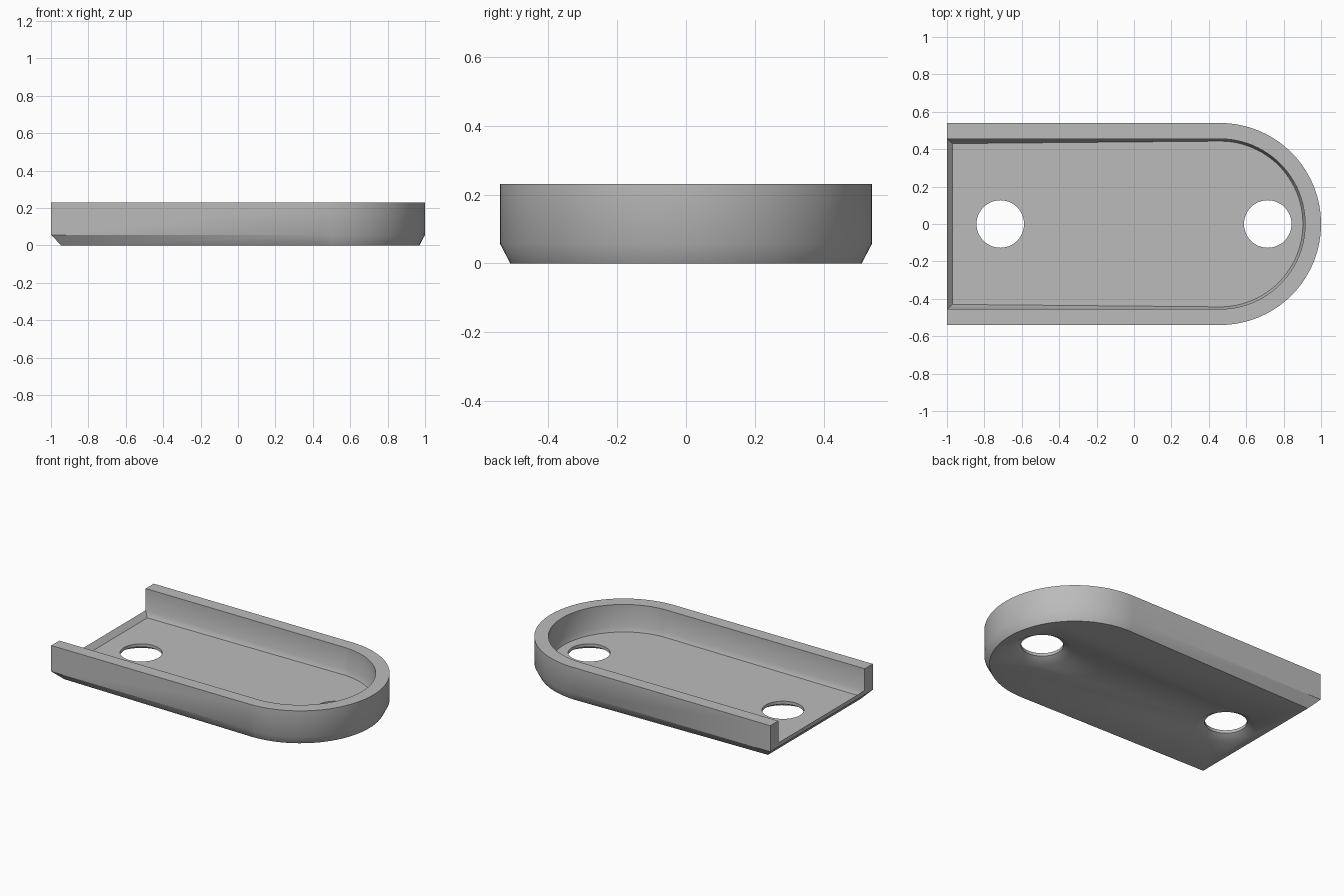
import bpy, bmesh
from math import sin, cos, pi

old = bpy.data.objects.get("Cube")
if old:
    bpy.data.objects.remove(old, do_unlink=True)

grey = bpy.data.materials.new("plain grey")
grey.use_nodes = True
colour = (0.5, 0.5, 0.5, 1)
grey.diffuse_color = colour
grey.node_tree.nodes["Principled BSDF"].inputs["Base Color"].default_value = colour

ARC_X = 0.46      # centre of the rounded end
SEGMENTS = 48


def outline(bm, radius, left_x, left_y, z):
    """Open U-shaped row of vertices: straight sides joined by a half circle."""
    pts = [(left_x, -left_y)]
    for i in range(SEGMENTS + 1):
        a = pi * i / SEGMENTS - pi / 2
        pts.append((ARC_X + radius * cos(a), radius * sin(a)))
    pts.append((left_x, left_y))
    return [bm.verts.new((x, y, z)) for x, y in pts]


def finish(name, bm):
    bmesh.ops.recalc_face_normals(bm, faces=bm.faces)
    mesh = bpy.data.meshes.new(name)
    bm.to_mesh(mesh)
    bm.free()
    mesh.materials.append(grey)
    obj = bpy.data.objects.new(name, mesh)
    bpy.context.collection.objects.link(obj)
    return obj


# Tray shell: rows from the underside, up the outside, down the inside
bm = bmesh.new()
rows = [outline(bm, *r) for r in (
    (0.51, -0.945, 0.485, 0),
    (0.54, -1, 0.54, 0.057),
    (0.54, -1, 0.54, 0.23),
    (0.455, -1, 0.455, 0.23),
    (0.455, -1, 0.455, 0.085),
    (0.443, -0.97, 0.43, 0.052),
)]
for low, high in zip(rows, rows[1:]):
    for i in range(len(low) - 1):
        bm.faces.new((low[i], low[i + 1], high[i + 1], high[i]))
bm.faces.new(rows[0])
bm.faces.new(rows[5])

# Open end: sloped underside, wall ends with the lip, inner slope
for a, b in ((0, 1), (4, 5)):
    bm.faces.new((rows[a][0], rows[b][0], rows[b][-1], rows[a][-1]))
bm.faces.new((rows[1][0], rows[4][0], rows[4][-1], rows[1][-1]))
for end in (0, -1):
    bm.faces.new([rows[k][end] for k in (1, 2, 3, 4)])
tray = finish("tray", bm)


# Countersunk screw holes
def countersink(x):
    bm = bmesh.new()
    rings = []
    for radius, z in ((0.197, -0.01), (0.127, 0.032), (0.127, 0.15)):
        rings.append([bm.verts.new((x + radius * cos(2 * pi * i / SEGMENTS),
                                    radius * sin(2 * pi * i / SEGMENTS), z))
                      for i in range(SEGMENTS)])
    for low, high in zip(rings, rings[1:]):
        for i in range(SEGMENTS):
            j = (i + 1) % SEGMENTS
            bm.faces.new((low[i], low[j], high[j], high[i]))
    bm.faces.new(rings[0])
    bm.faces.new(rings[-1])
    return finish("hole_cutter", bm)


bpy.context.view_layer.objects.active = tray
for x in (-0.715, 0.715):
    cutter = countersink(x)
    mod = tray.modifiers.new("screw hole", 'BOOLEAN')
    mod.operation = 'DIFFERENCE'
    mod.solver = 'EXACT'
    mod.object = cutter
    bpy.ops.object.modifier_apply(modifier=mod.name)
    bpy.data.objects.remove(cutter, do_unlink=True)

bpy.ops.object.select_all(action='DESELECT')
tray.select_set(True)
bpy.ops.object.shade_smooth_by_angle(angle=0.56)
